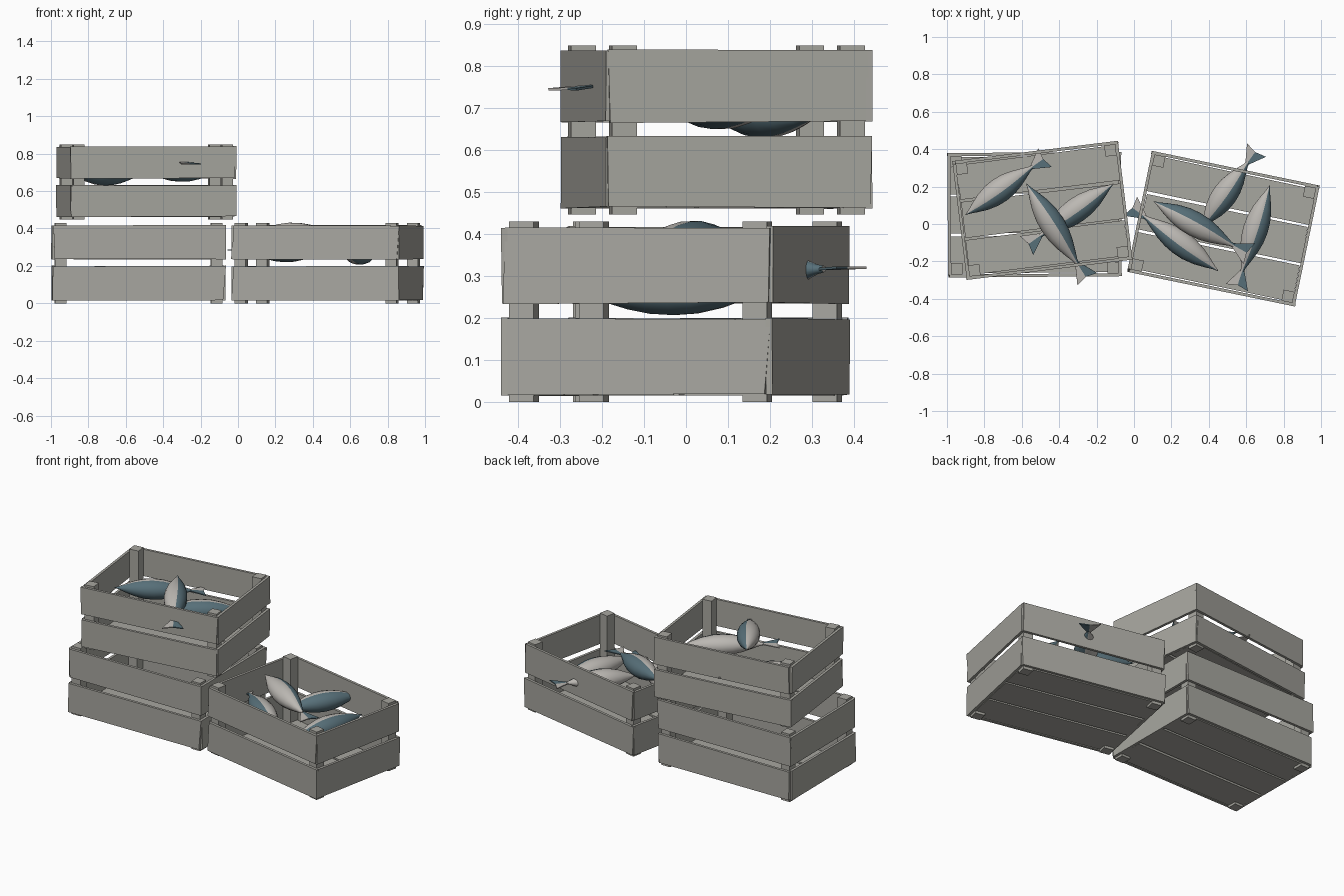
import bpy, bmesh, math, random
from mathutils import Matrix, Vector

if "Cube" in bpy.data.objects:
    bpy.data.objects.remove(bpy.data.objects["Cube"])

random.seed(4)


def material(name, col):
    m = bpy.data.materials.new(name)
    m.diffuse_color = (*col, 1)
    m.use_nodes = True
    m.node_tree.nodes["Principled BSDF"].inputs["Base Color"].default_value = m.diffuse_color
    return m


WOOD = material("weathered_wood", (0.39, 0.385, 0.35))
SILVER = material("fish_silver", (0.50, 0.48, 0.45))
BLUE = material("fish_blue", (0.095, 0.16, 0.19))


def finish(bm, name, mats, mat=Matrix()):
    bmesh.ops.recalc_face_normals(bm, faces=bm.faces)
    me = bpy.data.meshes.new(name)
    bm.to_mesh(me)
    bm.free()
    for m in mats:
        me.materials.append(m)
    ob = bpy.data.objects.new(name, me)
    ob.matrix_world = mat
    bpy.context.collection.objects.link(ob)
    return ob


def board(name, mat, centre, size, wobble=0.0):
    """Box with slightly uneven, hand-sawn ends along its longest axis."""
    bm = bmesh.new()
    bmesh.ops.create_cube(bm, size=1)
    axis = max(range(3), key=lambda i: size[i])
    for v in bm.verts:
        v.co = Vector([v.co[i] * size[i] for i in range(3)])
    if wobble:
        for sx in (-1, 1):
            for sz in (-1, 1):
                dl, dz = random.uniform(-wobble, wobble), random.uniform(-.003, .003)
                other = 2 if axis != 2 and size[2] > 0.05 else 1 - axis
                for v in bm.verts:
                    if v.co[axis] * sx > 0 and v.co[other] * sz > 0:
                        v.co[axis] += dl
                        v.co[other] += dz
    for v in bm.verts:
        v.co += Vector(centre)
    return finish(bm, name, [WOOD], mat)


def crate(tag, cx, cy, z0, ang, L, W, H):
    mat = Matrix.Translation((cx, cy, z0)) @ Matrix.Rotation(math.radians(ang), 4, 'Z')
    t, p, k = 0.016, 0.06, H / 0.43
    # corner posts
    for sx in (-1, 1):
        for sy in (-1, 1):
            board(tag + "_corner_post", mat,
                  (sx * (L / 2 - t - p / 2), sy * (W / 2 - t - p / 2), H / 2), (p, p, H))
    # two rows of wall planks
    for zc, h in ((0.108 * k, 0.182 * k), (0.326 * k, 0.182 * k)):
        for s in (-1, 1):
            board(tag + "_long_plank", mat, (0, s * (W / 2 - t / 2), zc),
                  (L - 0.012, t, h), 0.009)
            board(tag + "_end_plank", mat, (s * (L / 2 - t / 2), 0, zc),
                  (t, W - 0.02, h), 0.009)
    # three floor planks
    fw = (W - 2 * t) / 3
    for i in (-1, 0, 1):
        board(tag + "_floor_plank", mat, (0, i * fw, 0.022), (L - 2 * t, fw - 0.014, 0.014), 0.004)


def fish(name, nose, tail, blue_side):
    """Fish lying on its side; blue_side +1 puts the back left of nose-to-tail."""
    nose, tail = Vector(nose), Vector(tail)
    d = tail - nose
    n = d.length
    x = d.normalized()
    y = Vector((0, 0, 1)).cross(x).normalized()
    z = x.cross(y)
    mat = Matrix((x, y, z)).transposed().to_4x4()
    mat.translation = nose
    bm = bmesh.new()
    prof = [(0, .03), (.05, .16), (.12, .42), (.22, .74), (.33, .95), (.43, 1), (.53, .93),
            (.63, .73), (.73, .43), (.80, .2), (.84, .13)]
    seg = 16
    rings = []
    for u, r in prof:
        rings.append([bm.verts.new((u * n, .068 * r * math.cos(a), .060 * r * math.sin(a)))
                      for a in (2 * math.pi * (i + .5) / seg for i in range(seg))])
    for a, b in zip(rings, rings[1:]):
        for i in range(seg):
            j = (i + 1) % seg
            f = bm.faces.new((a[i], a[j], b[j], b[i]))
            ang = 2 * math.pi * (i + 1) / seg
            f.material_index = 1 if math.cos(ang) * blue_side > 0.35 else 0
    bm.faces.new(rings[0])
    bm.faces.new(rings[-1])
    body = finish(bm, name + "_body", [SILVER, BLUE], mat)
    for poly in body.data.polygons:
        poly.use_smooth = len(poly.vertices) == 4
    # flat tail fin: one silver half, one blue half
    bm = bmesh.new()
    for s in (-1, 1):
        pts = [(.81 * n, 0), (.82 * n, s * .008), (n, s * .062), (.975 * n, 0)]
        top = [bm.verts.new((a, b, .003)) for a, b in pts]
        bot = [bm.verts.new((a, b, -.003)) for a, b in pts]
        faces = [bm.faces.new(top), bm.faces.new(bot[::-1])]
        for i in range(3):
            faces.append(bm.faces.new((top[i], top[i + 1], bot[i + 1], bot[i])))
        for f in faces:
            f.material_index = 1 if s == blue_side else 0
    finish(bm, name + "_tail", [SILVER, BLUE], mat)


# crates
crate("lower_crate", -0.532, 0.05, 0, 0.4, 0.928, 0.665, 0.43)
crate("upper_crate", -0.49, 0.073, 0.447, 7.0, 0.892, 0.64, 0.403)
crate("right_crate", 0.478, -0.025, 0, -11.7, 0.915, 0.66, 0.43)

# fish in the upper crate
fish("upper_fish_a", (-0.90, 0.05, 0.70), (-0.475, 0.355, 0.675), -1)
fish("upper_fish_b", (-0.575, 0.215, 0.80), (-0.25, -0.295, 0.745), 1)
fish("upper_fish_c", (-0.11, 0.215, 0.705), (-0.575, -0.115, 0.715), 1)

# fish in the right crate
fish("right_fish_a", (0.45, -0.25, 0.275), (-0.02, 0.095, 0.285), 1)
fish("right_fish_b", (0.105, 0.12, 0.39), (0.615, -0.16, 0.345), 1)
fish("right_fish_c", (0.36, -0.02, 0.30), (0.655, 0.395, 0.32), -1)
fish("right_fish_d", (0.725, 0.205, 0.27), (0.55, -0.34, 0.26), 1)
